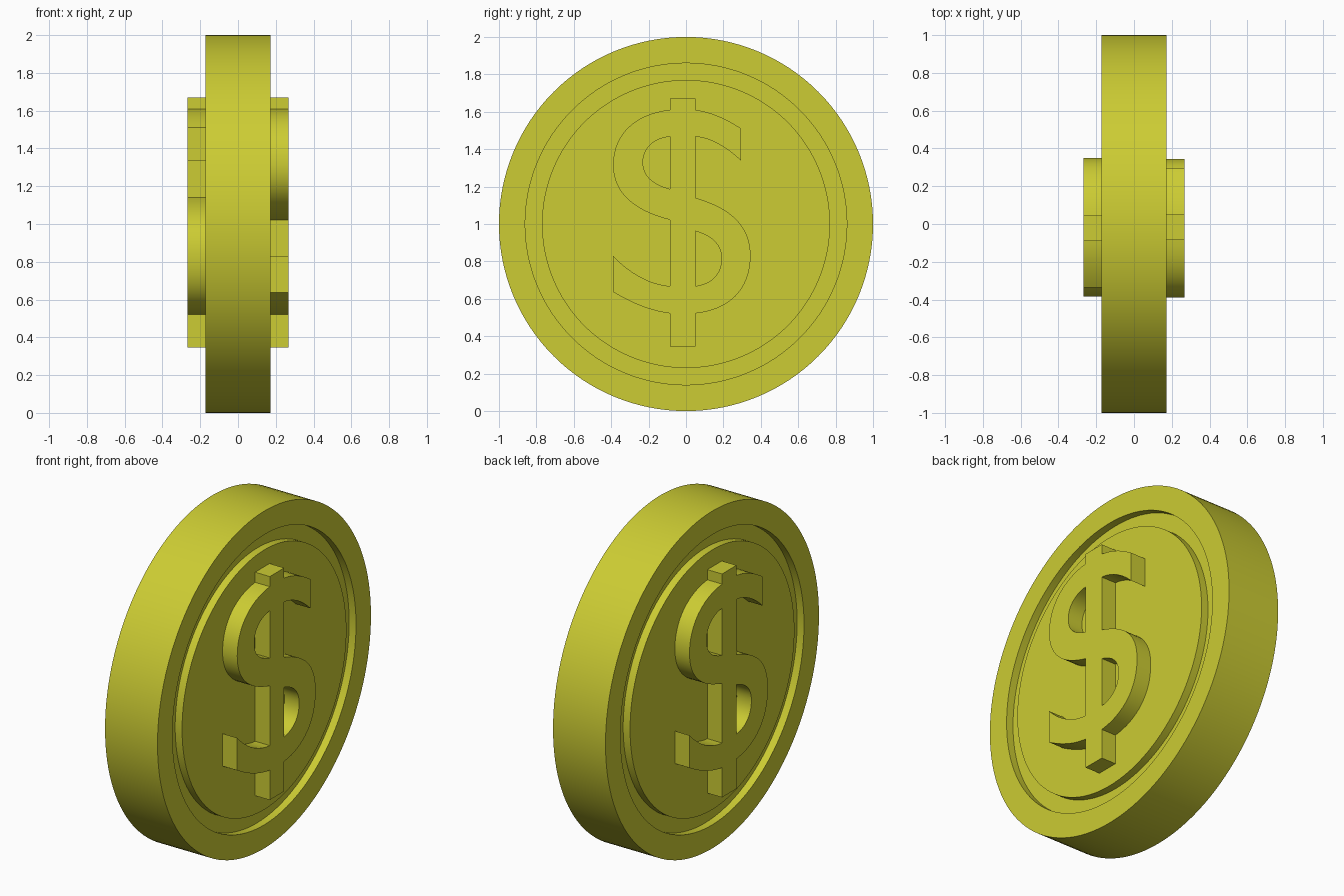
import bpy, bmesh, math
from mathutils import Matrix, Vector
from mathutils.geometry import interpolate_bezier

cube = bpy.data.objects.get("Cube")
if cube:
    bpy.data.objects.remove(cube)

gold = bpy.data.materials.new("yellow_gold")
gold.use_nodes = True
gold.diffuse_color = (0.604, 0.604, 0.033, 1)
gold.node_tree.nodes["Principled BSDF"].inputs["Base Color"].default_value = gold.diffuse_color

HALF = 0.172      # half thickness of the coin
FLOOR = 0.127     # groove floor, measured from the middle
RELIEF = 0.268    # top of the raised sign


def add_object(name, bm):
    mesh = bpy.data.meshes.new(name)
    bmesh.ops.recalc_face_normals(bm, faces=bm.faces)
    bm.to_mesh(mesh)
    bm.free()
    mesh.materials.append(gold)
    obj = bpy.data.objects.new(name, mesh)
    bpy.context.collection.objects.link(obj)
    bpy.ops.object.select_all(action='DESELECT')
    obj.select_set(True)
    bpy.context.view_layer.objects.active = obj
    bpy.ops.object.shade_smooth_by_angle(angle=math.radians(30))
    return obj


# Coin body: half profile (x, radius) mirrored, then spun around the x axis
side = [(HALF, 0), (HALF, 0.77), (FLOOR, 0.77), (FLOOR, 0.86), (HALF, 0.86), (HALF, 1)]
profile = side + [(-x, r) for x, r in reversed(side)]
bm = bmesh.new()
verts = [bm.verts.new((x, 0, r)) for x, r in profile]
edges = [bm.edges.new(pair) for pair in zip(verts, verts[1:])]
bmesh.ops.spin(bm, geom=verts + edges, cent=(0, 0, 0), axis=(1, 0, 0),
               angle=math.tau, steps=128, use_merge=False)
bmesh.ops.remove_doubles(bm, verts=bm.verts, dist=0.0005)
coin = add_object("coin_body", bm)
coin.location.z = 1


# Sign outline: a 2-item step is a straight line, an 8-item chain is a curve
def trace(start, steps):
    pts = [Vector(start)]
    for step in steps:
        if len(step) == 2:
            pts.append(Vector(step))
        else:
            h1, h2, end = (Vector(step[i:i + 2]) for i in (0, 2, 4))
            pts += interpolate_bezier(pts[-1], h1, h2, end, 17)[1:]
    return [p.to_2d() for p in pts]


L, R = -0.085, 0.05   # edges of the upright bar
outline = trace((L, 1.67), [
    (R, 1.67), (R, 1.61),
    (0.14, 1.598, 0.22, 1.56, 0.295, 1.51),            # upper arm
    (0.295, 1.337),
    (0.22, 1.41, 0.13, 1.462, R, 1.467),
    (R, 1.14),
    (0.24, 1.085, 0.345, 0.99, 0.345, 0.83),           # lower bowl
    (0.345, 0.65, 0.23, 0.54, R, 0.522),
    (R, 0.345), (L, 0.345), (L, 0.522),
    (-0.19, 0.535, -0.29, 0.577, -0.39, 0.637),        # lower arm
    (-0.39, 0.83),
    (-0.30, 0.735, -0.19, 0.675, L, 0.668),
    (L, 1.022),
    (-0.28, 1.07, -0.39, 1.17, -0.39, 1.315),          # upper bowl
    (-0.39, 1.48, -0.27, 1.592, L, 1.61),
])
upper_hole = trace((L, 1.467), [
    (-0.175, 1.458, -0.23, 1.405, -0.23, 1.33),
    (-0.23, 1.26, -0.185, 1.215, L, 1.187)])
lower_hole = trace((R, 0.962), [
    (0.145, 0.935, 0.19, 0.885, 0.19, 0.815),
    (0.19, 0.735, 0.14, 0.68, R, 0.668)])

# Fill the outline with its holes as a flat curve, and give it depth
base = HALF - 0.01
curve = bpy.data.curves.new("sign_curve", 'CURVE')
curve.dimensions = '2D'
curve.fill_mode = 'BOTH'
curve.extrude = (RELIEF - base) / 2
for loop in (outline, upper_hole, lower_hole):
    spline = curve.splines.new('POLY')
    spline.points.add(len(loop) - 1)
    for point, p in zip(spline.points, loop):
        point.co = (p.x, p.y, 0, 1)
    spline.use_cyclic_u = True
helper = bpy.data.objects.new("sign_helper", curve)
bpy.context.collection.objects.link(helper)
bpy.context.view_layer.update()
flat = bpy.data.meshes.new_from_object(
    helper.evaluated_get(bpy.context.evaluated_depsgraph_get()))
bpy.data.objects.remove(helper)

# Stand the sign on each face of the coin; the far one is turned half round
stand = Matrix(((0, 0, 1, (RELIEF + base) / 2), (1, 0, 0, 0), (0, 1, 0, 0), (0, 0, 0, 1)))
turn = Matrix.Translation((0, -0.04, 0)) @ Matrix.Rotation(math.pi, 4, 'Z')
for name, matrix in (("left_face_sign", stand), ("right_face_sign", turn @ stand)):
    bm = bmesh.new()
    bm.from_mesh(flat)
    bmesh.ops.remove_doubles(bm, verts=bm.verts, dist=0.0005)
    bm.transform(matrix)
    add_object(name, bm)
bpy.data.meshes.remove(flat)
